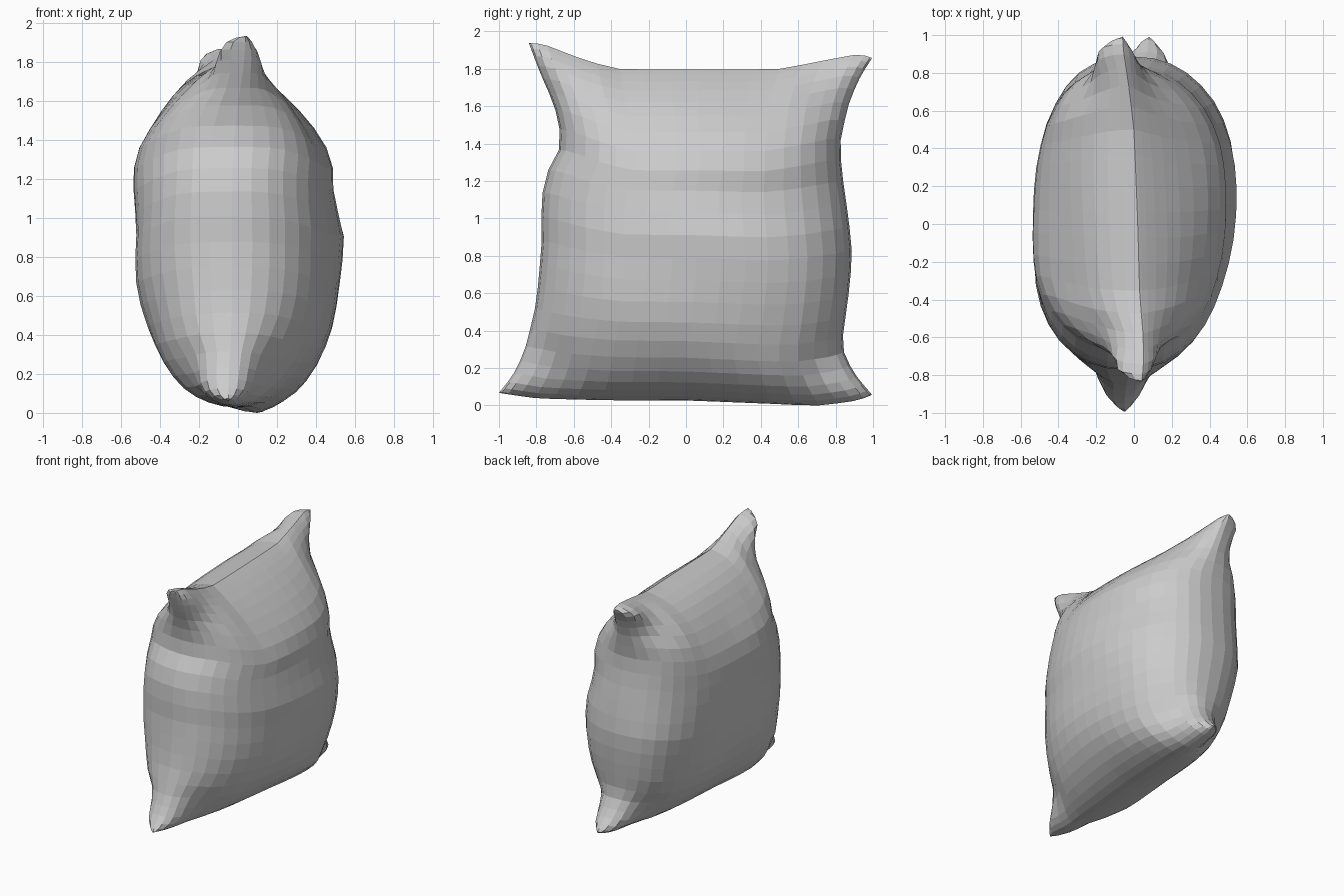
import bpy, bmesh, math
from mathutils import Vector

if "Cube" in bpy.data.objects:
    bpy.data.objects.remove(bpy.data.objects["Cube"])

N_U, N_V = 20, 24          # facets across and up the pillow


def curve(pts):
    """Piecewise-linear seam curve sampled by chord length, lightly rounded."""
    pts = [Vector(p) for p in pts]
    d = [0.0]
    for a, b in zip(pts, pts[1:]):
        d.append(d[-1] + (b - a).length)

    def raw(f):
        s = min(max(f, 0), 1) * d[-1]
        for i in range(len(pts) - 1):
            if s <= d[i + 1] or i == len(pts) - 2:
                return pts[i].lerp(pts[i + 1], (s - d[i]) / (d[i + 1] - d[i]))

    def smooth(f):
        w = min(0.025, f, 1 - f)
        return (raw(f - w) + 2 * raw(f) + raw(f + w)) / 4
    return smooth


# Seam outline (x, y, z): side seams run upward, top and bottom run front to back
front = curve([(-.05, -1, .07), (-.05, -.92, .17), (-.04, -.86, .3), (-.03, -.8, .55),
               (-.03, -.77, .88), (-.03, -.775, 1.05), (-.03, -.76, 1.22), (-.02, -.66, 1.4),
               (0, -.70, 1.6), (.03, -.78, 1.78), (.04, -.84, 1.94)])
back = curve([(.08, .995, .06), (.07, .9, .17), (.04, .83, .31), (.02, .87, .6),
              (0, .89, .8), (0, .87, 1.0), (-.02, .84, 1.2), (-.03, .82, 1.4),
              (-.05, .87, 1.62), (-.06, .93, 1.76), (-.06, .995, 1.86)])
bottom = curve([(-.05, -1, .07), (-.04, -.8, .04), (-.01, -.4, .03), (.03, 0, .03),
                (.08, .5, .01), (.1, .7, 0), (.09, .93, .03), (.08, .995, .06)])
top = curve([(.04, -.84, 1.94), (.05, -.77, 1.94), (.05, -.6, 1.87), (.03, -.38, 1.8),
             (.02, 0, 1.8), (0, .5, 1.8), (-.03, .75, 1.85), (-.06, .94, 1.885),
             (-.06, .995, 1.86)])


def middle(a, b):
    """Blend the four seams into a sheet (Coons patch)."""
    ruled = front(b) * (1 - a) + back(b) * a + bottom(a) * (1 - b) + top(a) * b
    corners = (front(0) * (1 - a) * (1 - b) + back(0) * a * (1 - b)
               + front(1) * (1 - a) * b + back(1) * a * b)
    return ruled - corners


def puff(u, v, side):
    """Half thickness of the stuffed pillow; the left side is fuller."""
    right = side > 0
    t = .53 * max(0, 1 - abs(u) ** (2.15 if right else 2.9)) ** .45
    power = (.95 if right else .5) if v > 0 else (.6 if right else .52)
    t *= max(0, 1 - abs(v) ** 2.3) ** power
    # Soft folds across the cloth
    t *= 1 - .06 * math.exp(-((v - .2) / .12) ** 2) * right
    t *= 1 + .07 * math.exp(-((v - .5) / .2) ** 2)
    t *= 1 + .015 * math.sin(9 * v + 3 * u + side)
    # Rounded ears, pinched where they meet the body
    r = math.hypot(1 - abs(u), 1 - abs(v))
    ear = 1.1 if v > 0 else .4
    t *= 1 + ear * math.exp(-(r / .1) ** 2) - .2 * math.exp(-((r - .28) / .12) ** 2)
    return t


bm = bmesh.new()
for side in (-1, 1):
    grid = []
    for j in range(N_V + 1):
        v = math.sin(math.pi / 2 * (2 * j / N_V - 1))
        row = []
        for i in range(N_U + 1):
            u = math.sin(math.pi / 2 * (2 * i / N_U - 1))
            p = middle((u + 1) / 2, (v + 1) / 2)
            p.x += side * puff(u, v, side)
            row.append(bm.verts.new(p))
        grid.append(row)
    for j in range(N_V):
        for i in range(N_U):
            bm.faces.new((grid[j][i], grid[j][i + 1], grid[j + 1][i + 1], grid[j + 1][i]))

# Join both sides along the seam and stand the pillow on the floor
bmesh.ops.remove_doubles(bm, verts=bm.verts, dist=.0005)
bmesh.ops.recalc_face_normals(bm, faces=bm.faces)
low = min(v.co.z for v in bm.verts)
bmesh.ops.translate(bm, verts=bm.verts, vec=(0, 0, -low))

mesh = bpy.data.meshes.new("pillow")
bm.to_mesh(mesh)
bm.free()
bpy.context.collection.objects.link(bpy.data.objects.new("pillow", mesh))
